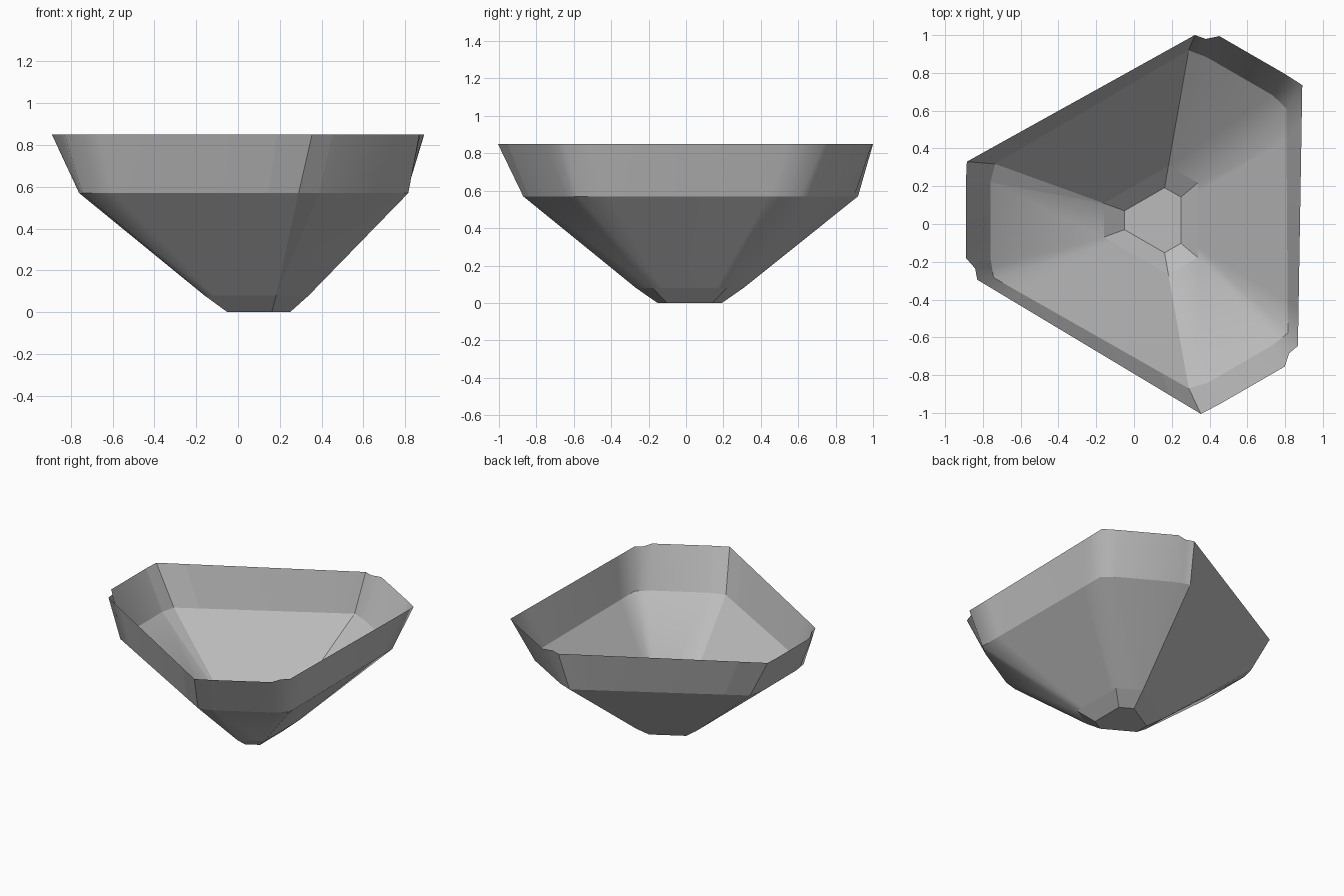
import bpy, bmesh
from mathutils import Vector, Matrix
from math import radians

cube = bpy.data.objects.get("Cube")
if cube:
    bpy.data.objects.remove(cube)

CENTRE = Vector((0.12, 0.02, 0))

# One corner of the bowl per height: wall end, rim notch, facet start, facet end, next wall start
LEVELS = [
    (0.00, [(-0.17, -0.05)] * 3 + [(-0.17, 0.05)] * 2),
    (0.08, [(-0.28, -0.09)] * 3 + [(-0.28, 0.09)] * 2),
    (0.57, [(-0.864, -0.303), (-0.872, -0.25), (-0.88, -0.2), (-0.88, 0.2), (-0.856, 0.298)]),
    (0.85, [(-0.95, -0.315), (-0.961, -0.255), (-1.01, -0.2), (-1.01, 0.2), (-1.005, 0.31)]),
]


def ring_points(z, corner):
    """Three turned copies of the corner, with a support point near each end of the long walls."""
    pts = []
    for k in range(3):
        turn = Matrix.Rotation(radians(-120 * k), 3, 'Z')
        pts += [turn @ Vector((x, y, z)) + CENTRE for x, y in corner]
    ring = []
    for i, p in enumerate(pts):
        ring.append(p)
        if i % 5 == 4:
            nxt = pts[(i + 1) % 15]
            ring += [p.lerp(nxt, 0.14), p.lerp(nxt, 0.86)]
    return ring


# Bowl shell: bridge the rings and close the foot
bm = bmesh.new()
rings = [[bm.verts.new(p) for p in ring_points(z, c)] for z, c in LEVELS]
count = len(rings[0])
for low, high in zip(rings, rings[1:]):
    for i in range(count):
        j = (i + 1) % count
        bm.faces.new((low[i], low[j], high[j], high[i]))
bm.faces.new(rings[0])

# Soft blends run up some corner columns, every other edge stays crisp
soft_columns = {0, 1, 2, 6, 8, 9, 13, 14, 15, 16, 20, 10, 11, 12}
crisp_columns = {4, 7, 18}
soft = {frozenset((a[i], b[i])) for a, b in zip(rings[1:], rings[2:])
        for i in soft_columns - crisp_columns}
for e in bm.edges:
    e.smooth = frozenset(e.verts) in soft
for f in bm.faces:
    f.smooth = True
bmesh.ops.remove_doubles(bm, verts=bm.verts[:], dist=0.0005)
bmesh.ops.recalc_face_normals(bm, faces=bm.faces[:])
foot = min(bm.faces, key=lambda f: f.calc_center_median().z)
if foot.normal.z > 0:
    bmesh.ops.reverse_faces(bm, faces=bm.faces[:])

mesh = bpy.data.meshes.new("bowl_shell")
bm.to_mesh(mesh)
bm.free()
bowl = bpy.data.objects.new("bowl_shell", mesh)
bpy.context.collection.objects.link(bowl)

# Plain grey
grey = bpy.data.materials.new("plain_grey")
grey.use_nodes = True
colour = (0.5, 0.5, 0.5, 1)
grey.diffuse_color = colour
grey.node_tree.nodes["Principled BSDF"].inputs["Base Color"].default_value = colour
mesh.materials.append(grey)
